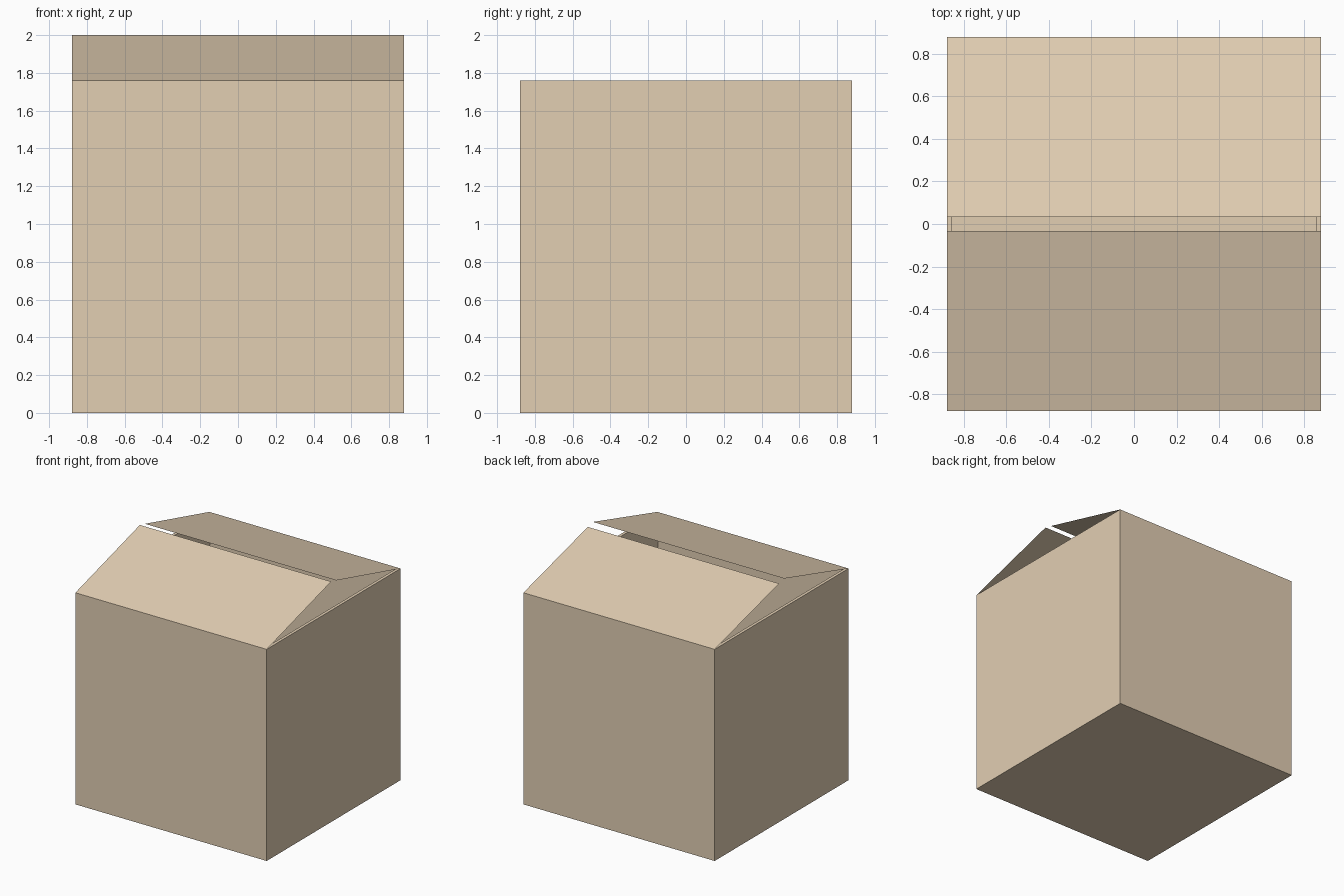
import bpy, bmesh

if "Cube" in bpy.data.objects:
    bpy.data.objects.remove(bpy.data.objects["Cube"])

HALF, HEIGHT, WALL = 0.88, 1.76, 0.025

card = bpy.data.materials.new("cardboard")
card.diffuse_color = (0.76, 0.62, 0.45, 1)
card.use_nodes = True
card.node_tree.nodes["Principled BSDF"].inputs["Base Color"].default_value = card.diffuse_color


def add_object(name, bm):
    mesh = bpy.data.meshes.new(name)
    bm.to_mesh(mesh)
    bm.free()
    mesh.materials.append(card)
    obj = bpy.data.objects.new(name, mesh)
    bpy.context.collection.objects.link(obj)
    return obj


# Open carton: a cube hollowed from the top, leaving a thin rim
bm = bmesh.new()
bmesh.ops.create_cube(bm, size=1)
bmesh.ops.scale(bm, vec=(2 * HALF, 2 * HALF, HEIGHT), verts=bm.verts)
bmesh.ops.translate(bm, vec=(0, 0, HEIGHT / 2), verts=bm.verts)
bm.normal_update()
top = max(bm.faces, key=lambda f: f.calc_center_median().z)
bmesh.ops.inset_region(bm, faces=[top], thickness=WALL, use_even_offset=True)
cavity = bmesh.ops.extrude_discrete_faces(bm, faces=[top])["faces"][0]
bmesh.ops.translate(bm, vec=(0, 0, WALL - HEIGHT), verts=cavity.verts)
add_object("carton_body", bm)


# Paper-thin flaps hinged on the front and back edges
def flap(name, hinge_y, tip_y, tip_z):
    bm = bmesh.new()
    pts = [(-HALF, hinge_y, HEIGHT), (HALF, hinge_y, HEIGHT),
           (HALF, tip_y, tip_z), (-HALF, tip_y, tip_z)]
    face = bm.faces.new([bm.verts.new(p) for p in pts])
    face.normal_update()
    if face.normal.z < 0:
        face.normal_flip()
    add_object(name, bm)


flap("front_flap", -HALF, -0.033, 2.0)
flap("back_flap", HALF, 0.034, 1.984)
